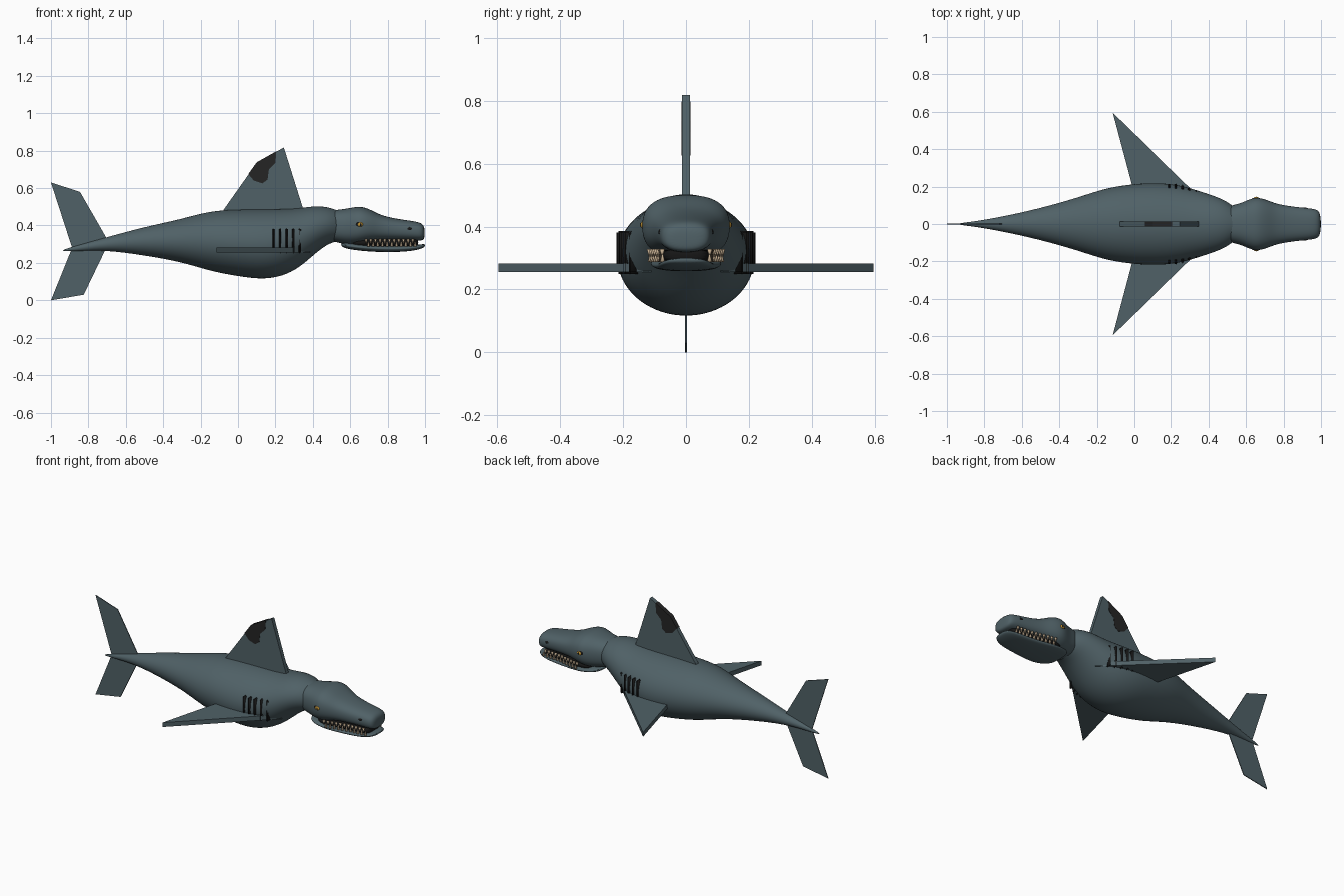
import bpy, bmesh
from math import cos, sin, pi, copysign
from mathutils import Matrix, Vector

if "Cube" in bpy.data.objects:
    bpy.data.objects.remove(bpy.data.objects["Cube"])


def material(name, color):
    m = bpy.data.materials.new(name)
    m.use_nodes = True
    m.diffuse_color = (*color, 1)
    m.node_tree.nodes["Principled BSDF"].inputs["Base Color"].default_value = (*color, 1)
    return m


SKIN = material("slate skin", (0.08, 0.12, 0.135))
DARK = material("near black", (0.008, 0.008, 0.008))
SCAR = material("charcoal scar", (0.018, 0.018, 0.018))
TOOTH = material("ivory tooth", (0.55, 0.42, 0.28))
EYE = material("amber eye", (0.5, 0.27, 0.03))


def finish(name, bm, mat, smooth=True):
    bmesh.ops.recalc_face_normals(bm, faces=bm.faces)
    mesh = bpy.data.meshes.new(name)
    bm.to_mesh(mesh)
    bm.free()
    mesh.materials.append(mat)
    ob = bpy.data.objects.new(name, mesh)
    bpy.context.collection.objects.link(ob)
    for p in mesh.polygons:
        p.use_smooth = smooth
    return ob


def loft(name, stations, mat, power=2.0, sides=20):
    """Skin rounded sections given as (x, bottom, top, half width)."""
    bm = bmesh.new()
    rings = []
    for x, low, high, half in stations:
        ring = []
        for i in range(sides):
            a = 2 * pi * i / sides
            c, s = cos(a), sin(a)
            y = copysign(abs(c) ** (2 / power), c) * half
            z = copysign(abs(s) ** (2 / power), s) * (high - low) / 2
            ring.append(bm.verts.new((x, y * 1.01, (low + high) / 2 + z * 1.01)))
        rings.append(ring)
    for a, b in zip(rings, rings[1:]):
        for i in range(sides):
            j = (i + 1) % sides
            bm.faces.new((a[i], a[j], b[j], b[i]))
    bm.faces.new(rings[0])
    bm.faces.new(rings[-1])
    ob = finish(name, bm, mat)
    sub = ob.modifiers.new("Smooth", 'SUBSURF')
    sub.levels = sub.render_levels = 2
    return ob


def plate(name, points, thick, mat, flat=False, z=0.0):
    """Extrude an outline drawn in the xz plane, or in the xy plane when flat."""
    bm = bmesh.new()
    if flat:
        base, push = [(u, v, z - thick / 2) for u, v in points], Vector((0, 0, thick))
    else:
        base, push = [(u, -thick / 2, v) for u, v in points], Vector((0, thick, 0))
    face = bm.faces.new([bm.verts.new(p) for p in base])
    new = bmesh.ops.extrude_face_region(bm, geom=[face])["geom"]
    bmesh.ops.translate(bm, vec=push, verts=[v for v in new if isinstance(v, bmesh.types.BMVert)])
    return finish(name, bm, mat, False)


def ball(name, center, scale, mat):
    bm = bmesh.new()
    bmesh.ops.create_uvsphere(bm, u_segments=16, v_segments=10, radius=1,
                              matrix=Matrix.LocRotScale(Vector(center), None, Vector(scale)))
    return finish(name, bm, mat)


# Body tapering to the tail
loft("body", [
    (-0.94, 0.262, 0.270, 0.004), (-0.85, 0.264, 0.296, 0.014), (-0.70, 0.268, 0.338, 0.04),
    (-0.50, 0.240, 0.393, 0.085), (-0.30, 0.205, 0.435, 0.142), (-0.15, 0.155, 0.480, 0.195),
    (0.00, 0.128, 0.486, 0.216), (0.13, 0.110, 0.488, 0.222), (0.24, 0.128, 0.488, 0.210),
    (0.33, 0.175, 0.492, 0.184), (0.41, 0.248, 0.506, 0.158), (0.48, 0.302, 0.500, 0.132),
    (0.53, 0.315, 0.482, 0.098), (0.56, 0.330, 0.470, 0.07)], SKIN)

# Head with a brow and blunt snout
loft("head", [
    (0.46, 0.330, 0.465, 0.075), (0.52, 0.312, 0.484, 0.100), (0.57, 0.300, 0.488, 0.110),
    (0.62, 0.296, 0.498, 0.134), (0.66, 0.300, 0.503, 0.143), (0.71, 0.312, 0.485, 0.130),
    (0.76, 0.318, 0.456, 0.108), (0.84, 0.320, 0.437, 0.094), (0.92, 0.320, 0.426, 0.086),
    (0.97, 0.318, 0.418, 0.080), (0.99, 0.322, 0.405, 0.068), (0.998, 0.335, 0.385, 0.04)],
    SKIN, 2.5)

# Lower jaw and dark mouth
loft("lower_jaw", [
    (0.55, 0.285, 0.310, 0.07), (0.60, 0.272, 0.306, 0.106), (0.68, 0.262, 0.299, 0.116),
    (0.78, 0.257, 0.294, 0.100), (0.88, 0.259, 0.293, 0.090), (0.95, 0.267, 0.296, 0.080),
    (0.985, 0.278, 0.300, 0.062), (1.00, 0.287, 0.301, 0.035)], SKIN, 2.5)
loft("mouth_interior", [
    (0.60, 0.285, 0.325, 0.09), (0.68, 0.285, 0.330, 0.108), (0.80, 0.284, 0.330, 0.088),
    (0.93, 0.284, 0.330, 0.074), (0.965, 0.288, 0.328, 0.06)], DARK, 3)


# Two interleaved rows of teeth on both sides
def tooth_line(x):
    return 0.117 - 0.036 * min(1, (x - 0.68) / 0.16) - 0.06 * max(0, x - 0.84)


bm = bmesh.new()
for side in (-1, 1):
    for i in range(22):
        x = 0.685 + i * 0.0125
        upper = i % 2 == 0
        spot = Vector((x, side * tooth_line(x), 0.316 if upper else 0.300))
        turn = Matrix.Rotation(pi if upper else 0, 4, 'X')
        bmesh.ops.create_cone(bm, cap_ends=True, segments=8, radius1=0.0085, radius2=0.002,
                              depth=0.026, matrix=Matrix.Translation(spot) @ turn)
finish("teeth", bm, TOOTH)

# Dorsal fin and its scar
plate("dorsal_fin", [(-0.09, 0.46), (-0.075, 0.487), (0.10, 0.735), (0.245, 0.817),
                     (0.348, 0.49), (0.355, 0.46)], 0.025, SKIN)
plate("dorsal_scar", [(0.055, 0.675), (0.10, 0.738), (0.205, 0.797), (0.20, 0.735), (0.165, 0.70),
                      (0.158, 0.645), (0.13, 0.625), (0.085, 0.64)], 0.028, SCAR)

# Tail fin lobes
plate("tail_fin_upper", [(-0.885, 0.275), (-1.0, 0.63), (-0.845, 0.58), (-0.69, 0.31)], 0.005, SKIN)
plate("tail_fin_lower", [(-0.885, 0.285), (-1.0, 0.0), (-0.825, 0.03), (-0.69, 0.31)], 0.005, SKIN)

# Parts repeated on each flank
for side, label in ((1, "left"), (-1, "right")):
    plate("pectoral_fin_" + label, [(0.385, side * 0.11), (-0.115, side * 0.595),
                                    (-0.01, side * 0.20), (0.02, side * 0.11)],
          0.028, SKIN, True, 0.269)
    # Gill slits follow the narrowing flank
    bm = bmesh.new()
    for i in range(5):
        x = 0.19 + i * 0.035
        y = side * (0.203 - 0.0024 * i * i)
        bmesh.ops.create_cube(bm, size=1, matrix=Matrix.LocRotScale(
            Vector((x, y, 0.318)), None, Vector((0.012, 0.034, 0.136))))
    bmesh.ops.bevel(bm, geom=bm.edges[:], offset=0.005, segments=2, affect='EDGES')
    finish("gill_slits_" + label, bm, DARK)
    # Eye set in a dark socket, and nostril
    ball("eye_socket_" + label, (0.652, side * 0.128, 0.406), (0.027, 0.013, 0.020), DARK)
    ball("eye_" + label, (0.654, side * 0.131, 0.405), (0.018, 0.014, 0.014), EYE)
    ball("pupil_" + label, (0.656, side * 0.141, 0.405), (0.006, 0.005, 0.008), DARK)
    ball("nostril_" + label, (0.915, side * 0.079, 0.382), (0.018, 0.009, 0.010), DARK)
